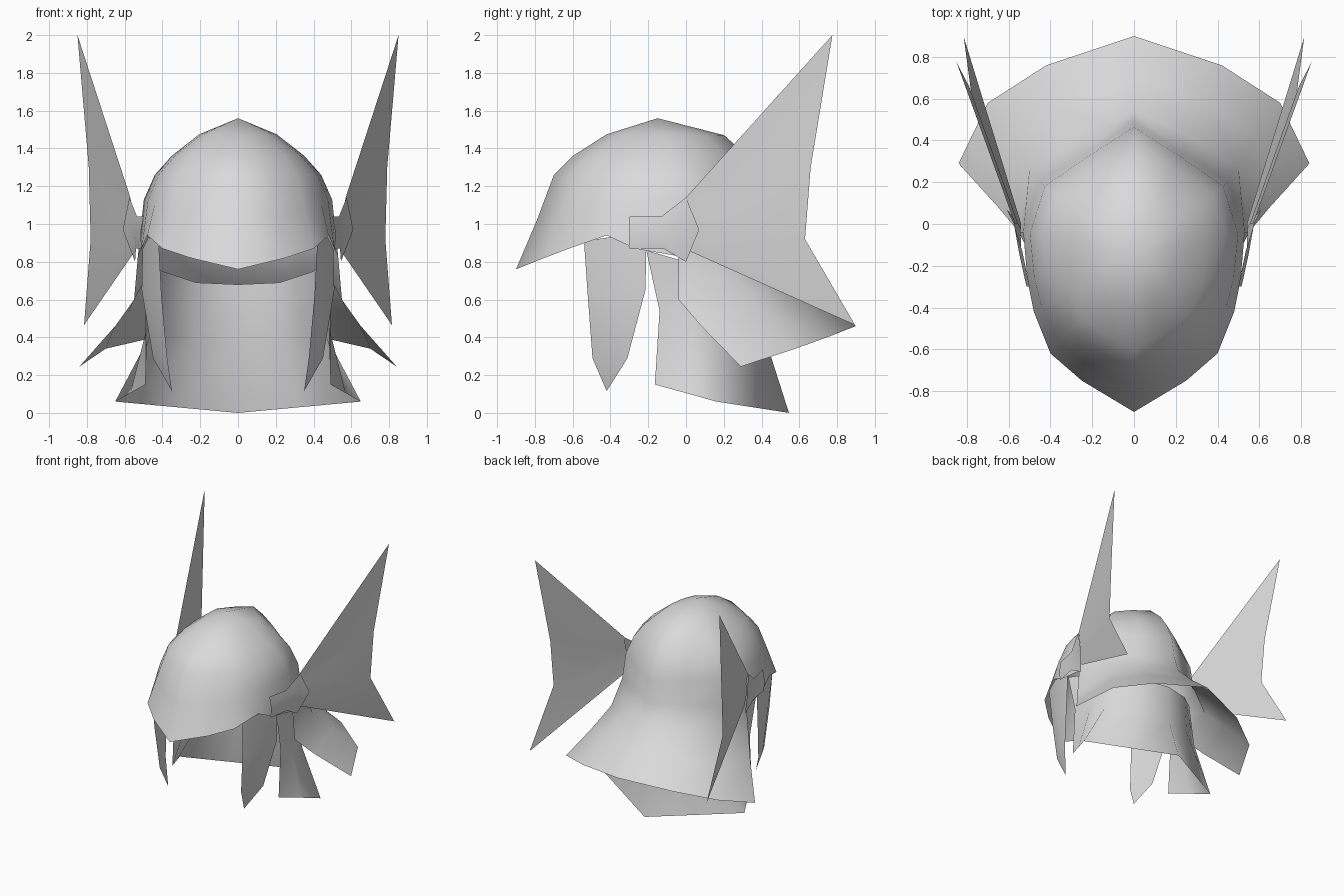
import bpy, bmesh, math
from mathutils import Vector

steel = bpy.data.materials.new("light_grey")
steel.diffuse_color = (0.7, 0.7, 0.7, 1)
CORE = Vector((0, -0.1, 0.7))


def sheet(name, grids, centred=False):
    """Join grids of points (right half) into one smooth sheet, then mirror it."""
    bm = bmesh.new()
    for rows in grids:
        vs = [[bm.verts.new(p) for p in row] for row in rows]
        for a, b in zip(vs, vs[1:]):
            for i in range(len(a) - 1):
                bm.faces.new((a[i], a[i + 1], b[i + 1], b[i]))
    bmesh.ops.remove_doubles(bm, verts=bm.verts[:], dist=0.0005)
    bmesh.ops.recalc_face_normals(bm, faces=bm.faces[:])
    # make the sheet face away from the head
    if sum(f.normal.dot(f.calc_center_median() - CORE) * f.calc_area() for f in bm.faces) < 0:
        bmesh.ops.reverse_faces(bm, faces=bm.faces[:])
    for f in bm.faces:
        f.smooth = True
    me = bpy.data.meshes.new(name)
    bm.to_mesh(me)
    bm.free()
    me.materials.append(steel)
    ob = bpy.data.objects.new(name, me)
    bpy.context.collection.objects.link(ob)
    mod = ob.modifiers.new("mirror", 'MIRROR')
    mod.use_mirror_merge = centred
    mod.merge_threshold = 0.001
    return ob


# Dome: rings spread from the crown to the rim (rim runs front tip to back)
crown = Vector((0, -0.15, 1.56))
rim = [(0, -0.9, 0.76), (0.25, -0.75, 0.82), (0.40, -0.62, 0.87), (0.48, -0.42, 0.94),
       (0.51, -0.27, 0.87), (0.53, -0.04, 0.83), (0.45, 0.20, 0.90), (0.23, 0.345, 0.92),
       (0, 0.49, 0.93)]
# per ring: (spread, height) at the front, side and back
rings = [((0.36, 1.475), (0.38, 1.475), (0.55, 1.47)),
         ((0.60, 1.36), (0.66, 1.36), (0.74, 1.36)),
         ((0.733, 1.26), (0.83, 1.26), (0.86, 1.25)),
         ((0.853, 1.02), (0.94, 1.13), (0.96, 1.10))]


def ring_point(p, ring):
    d = Vector((p[0], p[1] - crown.y))
    c = d.normalized().y
    end = ring[0] if c < 0 else ring[2]
    s, z = (ring[1][k] * (1 - c * c) + end[k] * c * c for k in (0, 1))
    return (d.x * s, crown.y + d.y * s, z)


dome = [[crown] * len(rim)] + [[ring_point(p, r) for p in rim] for r in rings] + [rim]

# Flared neck guard, continuing the rear rim
guard = [rim[5:],
         [(0.55, -0.04, 0.60), (0.50, 0.27, 0.69), (0.27, 0.42, 0.75), (0, 0.54, 0.78)],
         [(0.65, 0.08, 0.46), (0.58, 0.42, 0.53), (0.34, 0.58, 0.59), (0, 0.70, 0.62)],
         [(0.84, 0.29, 0.245), (0.70, 0.58, 0.34), (0.42, 0.76, 0.405), (0, 0.90, 0.46)]]
sheet("dome_and_neck_guard", [dome, guard], True)

# Lower neck plate under the guard
sheet("lower_neck_plate", [[
    [(0, 0.42, 0.68), (0.22, 0.36, 0.69), (0.40, 0.20, 0.75), (0.47, 0, 0.80), (0.50, -0.21, 0.86)],
    [(0, 0.43, 0.36), (0.24, 0.36, 0.38), (0.46, 0.19, 0.42), (0.48, 0.03, 0.46), (0.49, -0.14, 0.54)],
    [(0, 0.545, 0), (0.325, 0.353, 0.03), (0.65, 0.16, 0.06), (0.57, 0, 0.105), (0.49, -0.165, 0.15)]]], True)

# Cheek plates
sheet("cheek_plate", [[
    [(0.42, -0.54, 0.91), (0.475, -0.40, 0.93), (0.505, -0.21, 0.87)],
    [(0.405, -0.52, 0.62), (0.47, -0.40, 0.63), (0.51, -0.215, 0.65)],
    [(0.375, -0.495, 0.29), (0.42, -0.41, 0.29), (0.45, -0.31, 0.29)],
    [(0.35, -0.42, 0.115)] * 3]])

# Tall side wings
sheet("side_wing", [[
    [(0.57, 0, 1.14), (0.85, 0.775, 2.0)],
    [(0.555, 0.0, 1.05), (0.79, 0.66, 1.30)],
    [(0.54, -0.03, 0.96), (0.78, 0.63, 0.92)],
    [(0.54, 0.0, 0.865), (0.815, 0.895, 0.465)]]])

# Arrow-shaped wing mounts
sheet("wing_mount", [[
    [(0.50, -0.30, 1.04), (0.535, -0.13, 1.04), (0.575, 0, 1.14), (0.61, 0.07, 0.97)],
    [(0.515, -0.30, 0.955), (0.55, -0.14, 0.955), (0.575, 0, 0.97), (0.61, 0.07, 0.97)],
    [(0.51, -0.30, 0.87), (0.54, -0.12, 0.87), (0.545, 0, 0.80), (0.61, 0.07, 0.97)]]])
